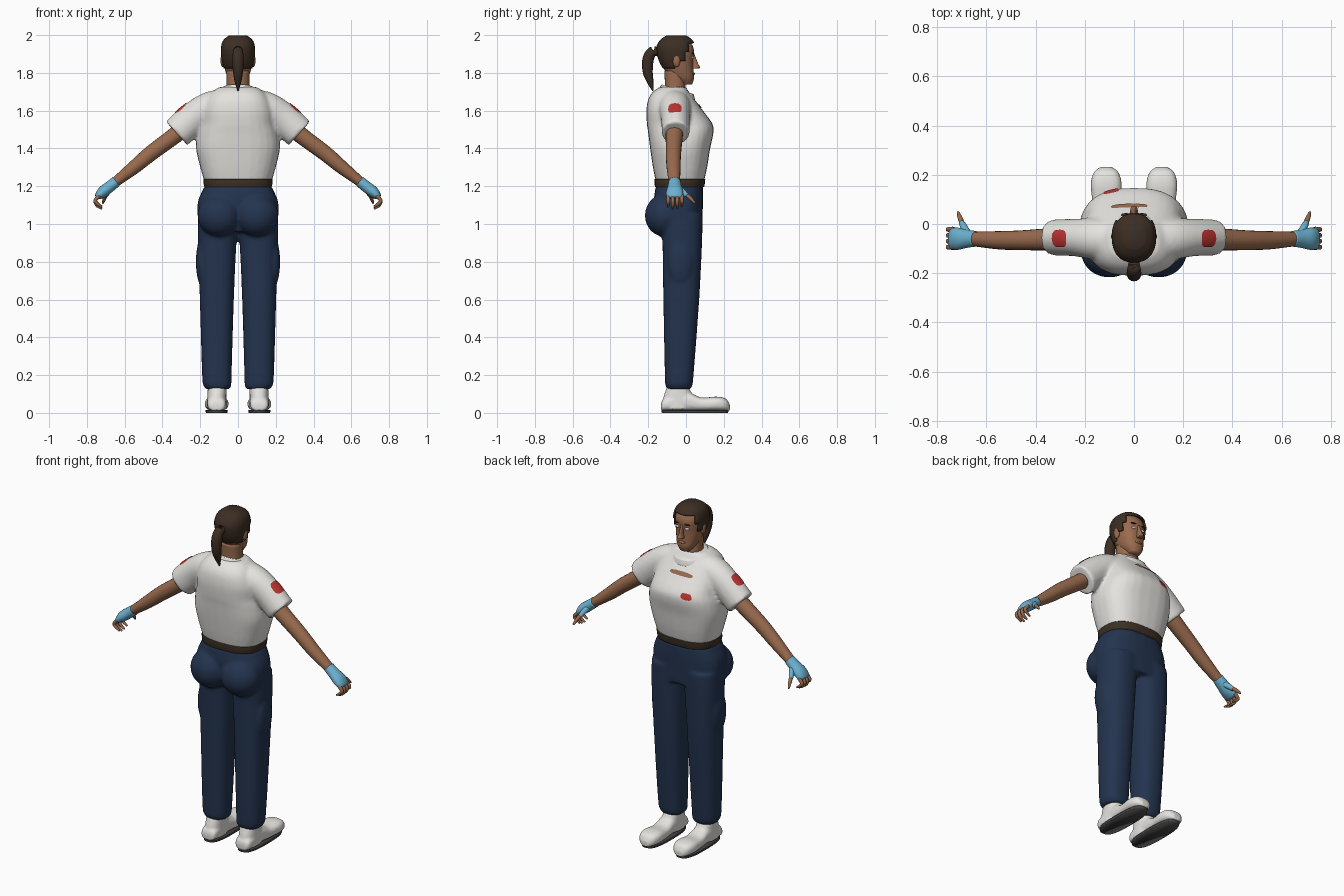
import bpy, bmesh, math
from mathutils import Vector, Matrix

if "Cube" in bpy.data.objects:
    bpy.data.objects.remove(bpy.data.objects["Cube"])


def material(name, r, g, b):
    m = bpy.data.materials.new(name)
    m.use_nodes = True
    m.diffuse_color = (r, g, b, 1)
    node = next(n for n in m.node_tree.nodes if n.type == "BSDF_PRINCIPLED")
    node.inputs["Base Color"].default_value = (r, g, b, 1)
    node.inputs["Roughness"].default_value = 0.8
    return m


WHITE = material("white cloth", 0.78, 0.77, 0.74)
NAVY = material("navy cloth", 0.017, 0.034, 0.078)
SKIN = material("brown skin", 0.32, 0.145, 0.075)
HAIR = material("dark brown hair", 0.045, 0.027, 0.017)
LEATHER = material("brown leather", 0.045, 0.03, 0.018)
GLOVE = material("light blue glove", 0.15, 0.44, 0.63)
RED = material("red badge", 0.5, 0.035, 0.03)
SOLE = material("dark grey sole", 0.06, 0.06, 0.06)
EYE = material("eye white", 0.8, 0.8, 0.78)


def smooth_rows(rows, steps=5):
    """Catmull-Rom interpolation between rows of numbers."""
    rows = [Vector(r) for r in rows]
    out = []
    for i in range(len(rows) - 1):
        b, c = rows[i], rows[i + 1]
        a, d = rows[max(i - 1, 0)], rows[min(i + 2, len(rows) - 1)]
        for k in range(steps):
            t = k / steps
            out.append(b + 0.5 * t * (c - a + t * (2 * a - 5 * b + 4 * c - d
                                                  + t * (3 * (b - c) + d - a))))
    return out + [rows[-1]]


def loft(bm, frames, p=2, n=28):
    """Skin closed superellipse rings given as (centre, u axis, v axis)."""
    rings = []
    for c, u, v in frames:
        ring = []
        for k in range(n):
            a = 2 * math.pi * k / n
            ca, sa = math.cos(a), math.sin(a)
            x = math.copysign(abs(ca) ** (2 / p), ca)
            y = math.copysign(abs(sa) ** (2 / p), sa)
            ring.append(bm.verts.new(c + u * x + v * y))
        rings.append(ring)
    for lo, hi in zip(rings, rings[1:]):
        for k in range(n):
            j = (k + 1) % n
            bm.faces.new((lo[k], lo[j], hi[j], hi[k]))
    bm.faces.new(rings[0][::-1])
    bm.faces.new(rings[-1])


def stack(bm, rows, side=1, p=2.3):
    """Horizontal slices: z, x min, x max, y min, y max."""
    loft(bm, [(Vector((side * (x0 + x1) / 2, (y0 + y1) / 2, z)),
               Vector(((x1 - x0) / 2, 0, 0)), Vector((0, (y1 - y0) / 2, 0)))
              for z, x0, x1, y0, y1 in smooth_rows(rows)], p)


def column(bm, rows, p=2.3):
    """Slices symmetric in x: z, half width, y min, y max."""
    stack(bm, [(z, -w, w, y0, y1) for z, w, y0, y1 in rows], 1, p)


def tube(bm, rows, side=1, n=20):
    """Limb along a path: x, y, z, radius, radius in y."""
    pts = smooth_rows(rows)
    frames = []
    for i, r in enumerate(pts):
        t = (pts[min(i + 1, len(pts) - 1)] - pts[max(i - 1, 0)])[:3]
        t = Vector((t[0] * side, t[1], t[2])).normalized()
        v = t.cross(Vector((0, 1, 0))).normalized()
        frames.append((Vector((r[0] * side, r[1], r[2])), v.cross(t) * r[4], v * r[3]))
    loft(bm, frames, 2, n)


def ball(bm, centre, radii):
    m = Matrix.Translation(centre) @ Matrix.Diagonal((*radii, 1))
    bmesh.ops.create_uvsphere(bm, u_segments=24, v_segments=14, radius=1, matrix=m)


def finish(name, bm, mat, voxel=0, relax=4):
    bmesh.ops.recalc_face_normals(bm, faces=bm.faces)
    me = bpy.data.meshes.new(name)
    bm.to_mesh(me)
    bm.free()
    me.materials.append(mat)
    ob = bpy.data.objects.new(name, me)
    bpy.context.collection.objects.link(ob)
    me.shade_smooth()
    if voxel:
        r = ob.modifiers.new("blend", "REMESH")
        r.mode, r.voxel_size, r.use_smooth_shade = "VOXEL", voxel, True
        s = ob.modifiers.new("relax", "SMOOTH")
        s.factor, s.iterations = 0.5, relax
    return ob


def patch(name, centre, u, v, mat, target):
    """Thin disc laid on the target's surface."""
    bm = bmesh.new()
    c, u, v = Vector(centre), Vector(u), Vector(v)
    loft(bm, [(c, u * f, v * f) for f in (1, 0.75, 0.5, 0.25)], 3, 16)
    bm.faces.ensure_lookup_table()
    bm.faces.remove(bm.faces[-2])
    w = finish(name, bm, mat).modifiers.new("lay", "SHRINKWRAP")
    w.target, w.offset, w.wrap_mode = target, 0.004, "ABOVE_SURFACE"


# Shirt: torso blended with both sleeves
bm = bmesh.new()
column(bm, [(1.225, .178, -.16, .095), (1.3, .2, -.175, .112), (1.4, .222, -.19, .128),
            (1.48, .215, -.2, .145), (1.53, .2, -.207, .14), (1.6, .19, -.21, .09),
            (1.66, .165, -.2, .045), (1.7, .135, -.175, .015), (1.725, .1, -.14, 0)], 2.6)
for s in (1, -1):
    tube(bm, [(.06, -.065, 1.655, .065, .08), (.15, -.06, 1.615, .085, .085),
              (.24, -.055, 1.555, .087, .076), (.325, -.055, 1.48, .085, .074)], s, 28)
shirt = finish("shirt", bm, WHITE, .01)

# Collar and the open neckline under it
bm = bmesh.new()
column(bm, [(1.665, .1, -.14, .045), (1.69, .1, -.14, .047), (1.715, .088, -.13, .04)])
for v in bm.verts:
    v.co.z -= (v.co.y + .05) * .3
finish("collar", bm, WHITE)
patch("neckline", (-.02, .075, 1.625), (.075, 0, 0), (0, .008, -.01), SKIN, shirt)

# Badges
patch("chest_badge", (-.1, .15, 1.535), (.036, 0, 0), (0, .006, .026), RED, shirt)
for s, label in ((1, "left"), (-1, "right")):
    patch(label + "_sleeve_badge", (.3 * s, -.06, 1.61), (0, .036, 0),
          (.027 * s, 0, -.026), RED, shirt)

# Trousers: legs, seat and thigh pockets blended together
bm = bmesh.new()
column(bm, [(.96, .2, -.14, .085), (1.05, .215, -.16, .088), (1.12, .212, -.17, .09),
            (1.17, .192, -.165, .09), (1.2, .178, -.16, .09)], 2.5)
for s in (1, -1):
    stack(bm, [(.125, .045, .17, -.1, .025), (.145, .036, .182, -.108, .033),
               (.2, .034, .19, -.112, .04), (.6, .022, .202, -.12, .07),
               (.9, .008, .212, -.125, .085), (1.05, -.01, .212, -.14, .088)], s, 2.4)
    ball(bm, (.1 * s, -.115, 1.045), (.115, .103, .112))
    ball(bm, (.193 * s, -.03, .8), (.03, .065, .125))
finish("trousers", bm, NAVY, .01)

bm = bmesh.new()
column(bm, [(1.195, .178, -.164, .096), (1.215, .182, -.167, .1),
            (1.237, .182, -.167, .102)], 2.6)
finish("belt", bm, LEATHER)

for s, label in ((1, "left_"), (-1, "right_")):
    # Shoe and sole
    bm = bmesh.new()
    stack(bm, [(.02, .06, .165, -.125, .03), (.08, .062, .162, -.12, .04),
               (.14, .06, .16, -.1, .01)], s)
    loft(bm, [(Vector((.113 * s, y, .01 + h / 2)), Vector((w, 0, 0)), Vector((0, 0, h / 2)))
              for y, w, h in smooth_rows([(-.132, .03, .04), (-.11, .048, .07), (0, .05, .1),
                                          (.08, .055, .072), (.16, .063, .076),
                                          (.21, .05, .066), (.232, .022, .035)])], 2.6)
    finish(label + "shoe", bm, WHITE, .007, 3)
    bm = bmesh.new()
    stack(bm, [(0, .056, .17, -.128, .222), (.014, .054, .172, -.13, .226)], s, 2.8)
    finish(label + "sole", bm, SOLE)

    # Arm, glove and fingers
    bm = bmesh.new()
    tube(bm, [(.24, -.06, 1.545, .05, .05), (.33, -.062, 1.472, .044, .046),
              (.46, -.066, 1.375, .041, .04), (.55, -.066, 1.3, .036, .037),
              (.67, -.06, 1.205, .024, .028)], s)
    finish(label + "arm", bm, SKIN)
    bm = bmesh.new()
    tube(bm, [(.645, -.06, 1.225, .029, .032), (.68, -.06, 1.197, .03, .037),
              (.715, -.06, 1.17, .03, .045), (.74, -.06, 1.146, .02, .043),
              (.747, -.06, 1.138, .01, .03)], s)
    tube(bm, [(.675, -.045, 1.195, .018, .018), (.69, -.015, 1.17, .015, .015),
              (.7, .005, 1.15, .012, .012)], s)
    finish(label + "glove", bm, GLOVE)
    bm = bmesh.new()
    for k in range(4):
        y = -.094 + .024 * k
        drop = .01 * abs(k - 1.4)
        tube(bm, [(.735, y, 1.15, .011, .011), (.755, y, 1.125, .01, .01),
                  (.747, y, 1.095 + drop, .009, .009), (.72, y, 1.076 + drop, .005, .005)], s, 10)
    tube(bm, [(.695, -.005, 1.16, .011, .011), (.707, .025, 1.135, .01, .01),
              (.715, .048, 1.11, .005, .005)], s, 10)
    finish(label + "fingers", bm, SKIN)

# Head with neck, ears, nose and lips
skull = [(1.738, .03, -.025, .032), (1.77, .053, -.07, .042), (1.81, .067, -.11, .04),
         (1.86, .077, -.135, .038), (1.92, .079, -.145, .042), (1.96, .066, -.125, .024),
         (1.985, .035, -.09, -.01)]
bm = bmesh.new()
column(bm, skull)
column(bm, [(1.65, .075, -.125, .0), (1.72, .062, -.112, -.002), (1.81, .06, -.115, -.01)])
column(bm, [(1.822, .014, .02, .06), (1.828, .016, .02, .074), (1.85, .01, .02, .064),
            (1.9, .007, .02, .044)])
ball(bm, (0, .038, 1.795), (.022, .01, .008))
for s in (1, -1):
    ball(bm, (.08 * s, -.05, 1.865), (.013, .02, .034))
finish("head", bm, SKIN)

for s, label in ((1, "left_"), (-1, "right_")):
    bm = bmesh.new()
    ball(bm, (.031 * s, .034, 1.88), (.013, .008, .007))
    finish(label + "eye", bm, EYE)
    bm = bmesh.new()
    ball(bm, (.033 * s, .037, 1.905), (.02, .007, .004))
    finish(label + "eyebrow", bm, HAIR)

# Hair: a larger shell over the skull with the face and nape opened
bm = bmesh.new()
column(bm, [(z + .014, w + .011, y0 - .012, y1 + .01) for z, w, y0, y1 in skull])


def is_open(c):
    if c.z > 1.96:
        return False
    limit = .012 if c.z > 1.905 else -.012 if c.z > 1.865 else -.07
    return c.z < 1.82 or c.y > limit


bmesh.ops.delete(bm, geom=[f for f in bm.faces if is_open(f.calc_center_median())],
                 context="FACES")
shell = finish("hair", bm, HAIR).modifiers.new("thickness", "SOLIDIFY")
shell.thickness = .01

bm = bmesh.new()
tube(bm, [(0, -.14, 1.905, .02, .02), (0, -.175, 1.915, .026, .026), (0, -.2, 1.875, .03, .03),
          (0, -.203, 1.81, .027, .027), (0, -.19, 1.755, .018, .018),
          (0, -.175, 1.705, .003, .003)])
finish("ponytail", bm, HAIR)
